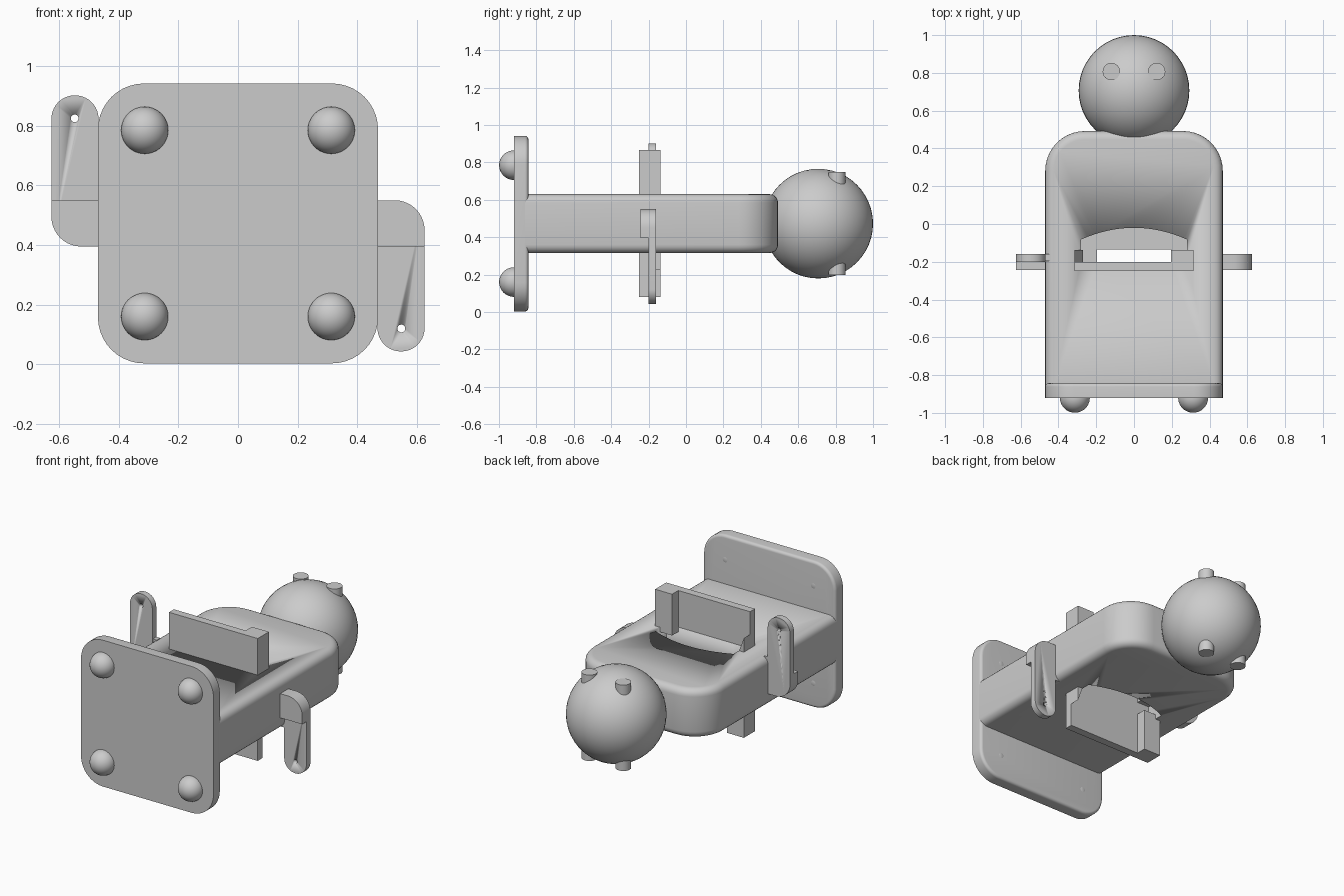
import bpy, bmesh, math
from mathutils import Matrix, Vector

if "Cube" in bpy.data.objects:
    bpy.data.objects.remove(bpy.data.objects["Cube"])

MID = 0.4725  # height of the long axis

grey = bpy.data.materials.new("plain_grey")
grey.use_nodes = True
grey.diffuse_color = (0.6, 0.6, 0.6, 1)
grey.node_tree.nodes["Principled BSDF"].inputs["Base Color"].default_value = (0.6, 0.6, 0.6, 1)


def finish(name, bm, smooth=True):
    bmesh.ops.recalc_face_normals(bm, faces=bm.faces)
    mesh = bpy.data.meshes.new(name)
    bm.to_mesh(mesh)
    bm.free()
    obj = bpy.data.objects.new(name, mesh)
    bpy.context.collection.objects.link(obj)
    mesh.materials.append(grey)
    if smooth:
        activate(obj)
        bpy.ops.object.shade_smooth_by_angle(angle=math.radians(35))
    return obj


def activate(obj):
    bpy.ops.object.select_all(action='DESELECT')
    obj.select_set(True)
    bpy.context.view_layer.objects.active = obj


def rounded(u0, u1, v0, v1, radii, steps=10):
    """Rectangle outline; radii go lower left, lower right, upper right, upper left."""
    corners = [(u0, v0, 1, 1), (u1, v0, -1, 1), (u1, v1, -1, -1), (u0, v1, 1, -1)]
    pts = []
    for i, ((u, v, du, dv), r) in enumerate(zip(corners, radii)):
        if r == 0:
            pts.append((u, v))
            continue
        for k in range(steps + 1):
            a = math.pi * (1 + i / 2) + math.pi / 2 * k / steps
            pts.append((u + du * r + r * math.cos(a), v + dv * r + r * math.sin(a)))
    return pts


def prism(name, pts, plane, lo, hi, bevel=0, bevel_test=None):
    """Extrude an outline in the xy or xz plane between two levels."""
    put = (lambda u, v, w: (u, v, w)) if plane == "xy" else (lambda u, v, w: (u, w, v))
    bm = bmesh.new()
    a = [bm.verts.new(put(u, v, lo)) for u, v in pts]
    b = [bm.verts.new(put(u, v, hi)) for u, v in pts]
    bm.faces.new(a)
    bm.faces.new(b)
    for i in range(len(a)):
        j = (i + 1) % len(a)
        bm.faces.new((a[i], a[j], b[j], b[i]))
    bmesh.ops.recalc_face_normals(bm, faces=bm.faces)
    if bevel:
        edges = [e for e in bm.edges if bevel_test(e)]
        bmesh.ops.bevel(bm, geom=edges, offset=bevel, segments=5, profile=0.5, affect='EDGES')
    return finish(name, bm)


def box(name, x, y, z):
    return prism(name, rounded(*x, *z, (0, 0, 0, 0)), "xz", *y)


def ball(name, centre, radius):
    bm = bmesh.new()
    bmesh.ops.create_uvsphere(bm, u_segments=48, v_segments=24, radius=radius,
                              matrix=Matrix.Translation(centre))
    return finish(name, bm)


def disc(u, v, r, n=24):
    return [(u + r * math.cos(2 * math.pi * k / n), v + r * math.sin(2 * math.pi * k / n))
            for k in range(n)]


def cut(obj, cutter):
    mod = obj.modifiers.new("cut", 'BOOLEAN')
    mod.operation = 'DIFFERENCE'
    mod.solver = 'EXACT'
    mod.object = cutter
    activate(obj)
    bpy.ops.object.modifier_apply(modifier=mod.name)
    bpy.data.objects.remove(cutter)


def turned_copy(obj, name):
    """Copy spun half a turn about the long axis."""
    new = obj.copy()
    new.data = obj.data.copy()
    new.name = name
    centre = Vector((0, 0, MID))
    new.data.transform(Matrix.Translation(centre) @ Matrix.Rotation(math.pi, 4, 'Y')
                       @ Matrix.Translation(-centre))
    bpy.context.collection.objects.link(new)
    return new


# Base plate with its rear rim softened
prism("base_plate", rounded(-0.47, 0.47, 0.003, 0.942, (0.155,) * 4), "xz", -0.92, -0.843, 0.018,
      lambda e: all(v.co.y > -0.85 for v in e.verts))

# Four round feet
for sx, side in ((-1, "right"), (1, "left")):
    for z, level in ((0.16, "lower"), (0.785, "upper")):
        ball(f"{level}_{side}_foot", (sx * 0.313, -0.92, z), 0.079)

# Body slab with rounded rims
body = prism("body", rounded(-0.47, 0.47, -0.86, 0.492, (0, 0, 0.21, 0.21)), "xy", 0.315, 0.63, 0.045,
             lambda e: abs(e.verts[0].co.z - e.verts[1].co.z) < 0.01
             and any(v.co.y > -0.85 for v in e.verts))

# Pocket with a bowed rear wall on both faces, and a slot right through
bow = [(0.28 * t, -0.02 - 0.062 * t * t) for t in [1 - k / 8 for k in range(17)]]
pocket = [(-0.28, -0.2), (0.28, -0.2)] + bow
cut(body, prism("pocket_cutter", pocket, "xy", 0.52, 0.8))
cut(body, prism("pocket_cutter", pocket, "xy", 0.1, 2 * MID - 0.52))
cut(body, box("slot_cutter", (-0.195, 0.195), (-0.2, -0.135), (0.1, 0.8)))

# Head and eye pegs
ball("head", (0, 0.707, MID), 0.293)
for sx, side in ((-1, "right"), (1, "left")):
    peg = prism(f"upper_{side}_eye", disc(sx * 0.12, 0.807, 0.046), "xy", 0.6, 0.748)
    turned_copy(peg, f"lower_{'left' if sx < 0 else 'right'}_eye")

# Raised arm with shoulder block and pin hole, and its turned partner
arm = prism("right_arm", rounded(-0.626, -0.468, 0.395, 0.902, (0.1, 0, 0.078, 0.078)),
            "xz", -0.2, -0.16)
cut(arm, prism("hole_cutter", disc(-0.548, 0.825, 0.013), "xz", -0.3, -0.1))
shoulder = prism("right_shoulder", rounded(-0.626, -0.468, 0.395, 0.55, (0.1, 0, 0, 0)),
                 "xz", -0.243, -0.2)
tab = box("right_arm_tab", (-0.475, -0.44), (-0.195, -0.16), (0.45, 0.632))
for part in (arm, shoulder, tab):
    turned_copy(part, part.name.replace("right", "left"))

# Holder bracket: front wall, tall end lip and low sloped stop
wall = box("upper_holder_wall", (-0.315, 0.315), (-0.25, -0.2), (0.6, 0.865))
lip = box("upper_holder_lip", (0.195, 0.315), (-0.2, -0.137), (0.6, 0.865))
stop = prism("upper_holder_stop", [(-0.315, 0.6), (-0.27, 0.6), (-0.315, 0.72)], "xz", -0.2, -0.137)
for part in (wall, lip, stop):
    turned_copy(part, part.name.replace("upper", "lower"))
